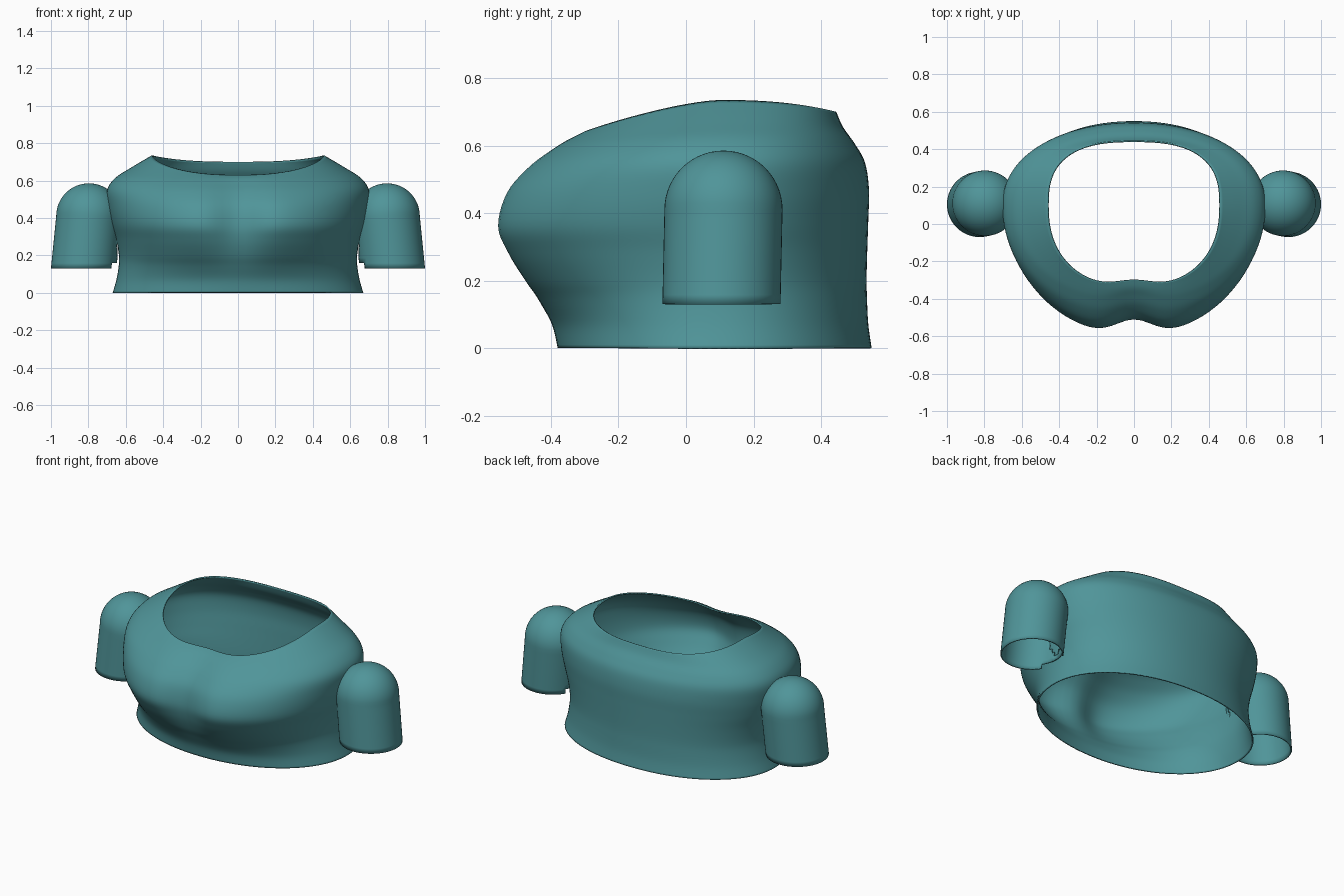
import bpy, bmesh, math

if "Cube" in bpy.data.objects:
    bpy.data.objects.remove(bpy.data.objects["Cube"])

mat = bpy.data.materials.new("teal_cloth")
mat.diffuse_color = (0.08, 0.30, 0.32, 1)
mat.use_nodes = True
mat.node_tree.nodes["Principled BSDF"].inputs["Base Color"].default_value = mat.diffuse_color


def loft(name, rings):
    """Skin closed rings of points, bottom to top, into a smooth open shell."""
    bm = bmesh.new()
    rows = [[bm.verts.new(p) for p in r] for r in rings]
    n = len(rows[0])
    for lo, hi in zip(rows, rows[1:]):
        for j in range(n):
            k = (j + 1) % n
            bm.faces.new((lo[j], lo[k], hi[k], hi[j]))
    bmesh.ops.remove_doubles(bm, verts=bm.verts, dist=0.0005)
    for f in bm.faces:
        f.smooth = True
    me = bpy.data.meshes.new(name)
    bm.to_mesh(me)
    bm.free()
    ob = bpy.data.objects.new(name, me)
    bpy.context.collection.objects.link(ob)
    me.materials.append(mat)
    return ob


def spline(keys, steps):
    """Catmull-Rom interpolation through rows of parameters."""
    out = []
    for i in range(len(keys) - 1):
        p0, p1 = keys[max(i - 1, 0)], keys[i]
        p2, p3 = keys[i + 1], keys[min(i + 2, len(keys) - 1)]
        for s in range(steps):
            t = s / steps
            out.append([0.5 * (2 * b + (c - a) * t + (2 * a - 5 * b + 4 * c - d) * t * t
                               + (3 * b - a - 3 * c + d) * t ** 3)
                        for a, b, c, d in zip(p0, p1, p2, p3)])
    return out + [list(keys[-1])]


def body_ring(row, n=112):
    w, yf, yb, zs, zf, zb, cleft, ef, eb = row
    pts = []
    for j in range(n):
        a = 2 * math.pi * j / n
        c, s = math.cos(a), math.sin(a)
        front = s < 0
        e = ef if front else eb
        x = w * math.copysign(abs(c) ** e, c)
        depth = (yf if front else yb) - 0.1
        y = 0.1 + depth * abs(s) ** e
        if front:
            y += cleft * math.exp(-(x / 0.14) ** 2)
        z = zs + ((zf if front else zb) - zs) * abs(s) ** (1.25 if front else 1.8)
        pts.append((x, y, z))
    return pts


# Body: half width, front y, back y, side z, front z, back z, cleft, front/back roundness
levels = [
    (0.67, -0.38, 0.55, 0, 0, 0, 0, 0.97, 0.95),
    (0.65, -0.397, 0.54, 0.07, 0.07, 0.07, 0.0, 0.97, 0.95),
    (0.637, -0.445, 0.536, 0.15, 0.14, 0.15, 0.01, 0.97, 0.95),
    (0.638, -0.50, 0.535, 0.21, 0.20, 0.21, 0.03, 0.97, 0.95),
    (0.653, -0.56, 0.537, 0.29, 0.28, 0.29, 0.06, 0.97, 0.95),
    (0.678, -0.595, 0.54, 0.37, 0.36, 0.38, 0.085, 0.97, 0.95),
    (0.697, -0.565, 0.542, 0.46, 0.46, 0.47, 0.075, 0.97, 0.94),
    (0.70, -0.495, 0.53, 0.55, 0.535, 0.55, 0.06, 0.96, 0.92),
    (0.655, -0.425, 0.50, 0.615, 0.585, 0.605, 0.05, 0.94, 0.88),
    (0.57, -0.378, 0.465, 0.67, 0.612, 0.655, 0.04, 0.90, 0.82),
    (0.46, -0.338, 0.445, 0.735, 0.63, 0.70, 0.038, 0.86, 0.75),
]
body = loft("top_body", [body_ring(r) for r in spline(levels, 5)])

# Sleeves: tapered tube leaning outward, closed with a round dome
profile = [(0.13 + 0.28 * i / 10, 0.175) for i in range(11)]
for i in range(1, 15):
    a = math.pi / 2 * i / 14
    profile.append((0.41 + 0.175 * math.sin(a), 0.175 * math.cos(a)))
rings = []
for z, r in profile:
    k = min((z - 0.13) / 0.28, 1)
    cx, cy = 0.825 - 0.028 * k, 0.105 + 0.006 * k
    rings.append([(cx + r * math.cos(2 * math.pi * j / 56),
                   cy + r * math.sin(2 * math.pi * j / 56), z) for j in range(56)])
sleeve = loft("sleeves", rings)

# Trim the part of the sleeve hidden inside the body
bm = bmesh.new()
bm.from_mesh(sleeve.data)
gone = []
for f in bm.faces:
    c = f.calc_center_median()
    if c.x < 0.645 or (c.x < 0.68 and c.z < 0.157):
        gone.append(f)
bmesh.ops.delete(bm, geom=gone, context='FACES')
bm.to_mesh(sleeve.data)
bm.free()
mirror = sleeve.modifiers.new("mirror", 'MIRROR')
mirror.use_axis[0] = True

# Thin cloth thickness, inwards
for ob in (body, sleeve):
    so = ob.modifiers.new("cloth", 'SOLIDIFY')
    so.thickness = 0.008
    so.offset = -1
    bpy.ops.object.select_all(action='DESELECT')
    ob.select_set(True)
    bpy.context.view_layer.objects.active = ob
    bpy.ops.object.shade_smooth_by_angle(angle=math.radians(40))
